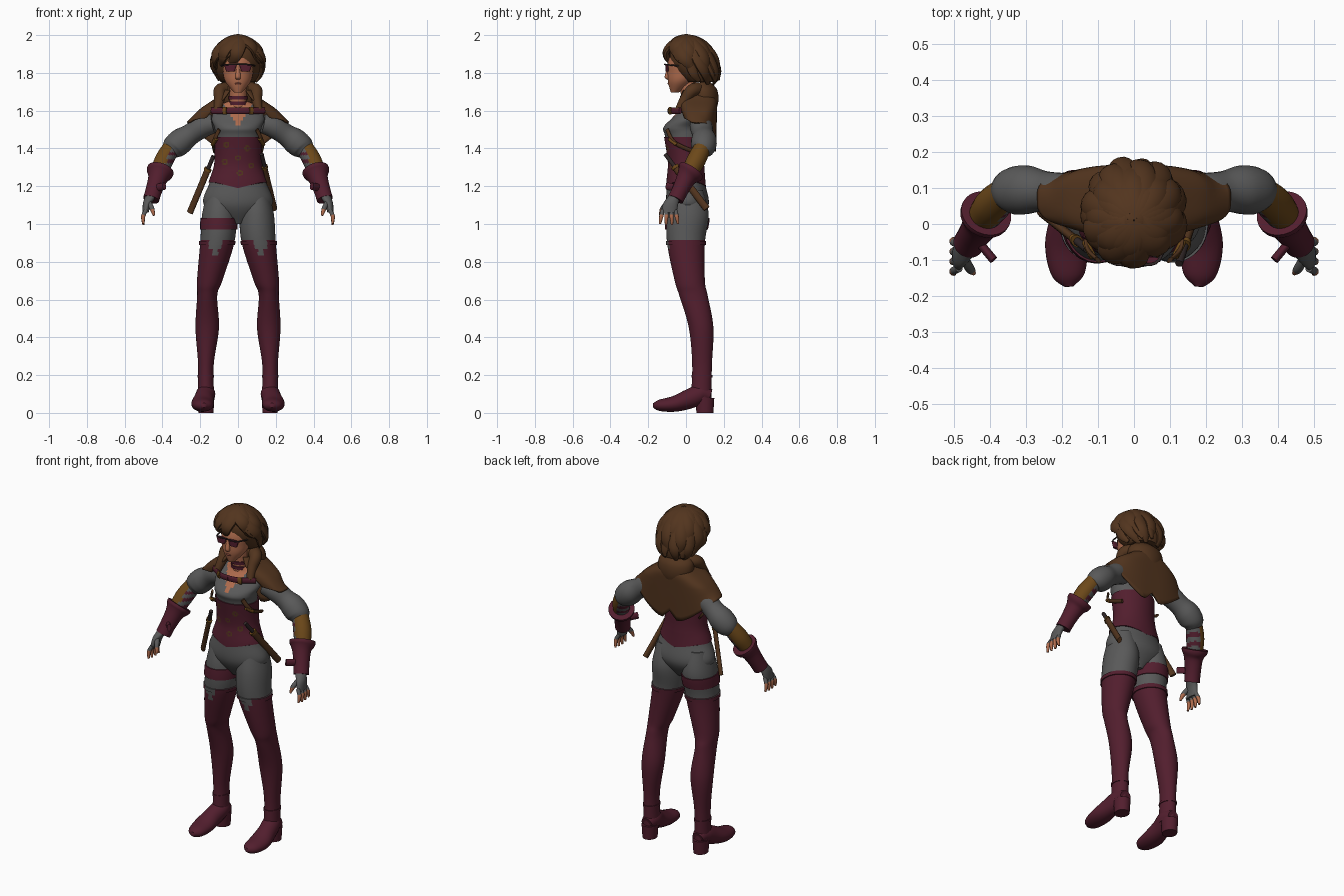
import bpy
import bmesh
import math
from mathutils import Vector

default_cube = bpy.data.objects.get("Cube")
if default_cube:
    bpy.data.objects.remove(default_cube, do_unlink=True)


def material(name, *rgb):
    mat = bpy.data.materials.new(name)
    mat.use_nodes = True
    colour = (*rgb, 1)
    mat.diffuse_color = colour
    mat.node_tree.nodes["Principled BSDF"].inputs["Base Color"].default_value = colour
    return mat


maroon = material("maroon leather", .085, .013, .027)
brown = material("brown cloth", .085, .035, .013)
grey = material("grey cloth", .1, .1, .1)
gold = material("tan leather", .15, .065, .01)
skin = material("skin", .43, .15, .075)
dark = material("dark metal", .03, .02, .02)
lip = material("lips", .3, .08, .05)


def smooth_path(sections, steps):
    """Catmull-Rom interpolation of (x, y, z, width, depth) sections; depth may be left out."""
    full = [tuple(row) if len(row) == 5 else (*row, row[-1]) for row in sections]
    padded = [full[0], *full, full[-1]]
    result = []
    for before, start, end, after in zip(padded, padded[1:], padded[2:], padded[3:]):
        for k in range(steps):
            t = k / steps
            row = []
            for p, a, b, n in zip(before, start, end, after):
                tangent_a, tangent_b = (b - p) / 2, (n - a) / 2
                ease = t * t * (3 - 2 * t)
                row.append(a + (b - a) * ease + tangent_a * t * (1 - t) ** 2
                           - tangent_b * t * t * (1 - t))
            result.append(tuple(row))
    return result + [full[-1]]


def centred(rows):
    return [(0, *row) for row in rows]


def band(sections, low, high, extra):
    """The part of a lofted shape between two heights, enlarged to wrap around it."""
    return [(x, y, z, width + extra, depth + extra)
            for x, y, z, width, depth in smooth_path(sections, 16) if low < z < high]


def loft(name, mats, sections, flat=False, side=1, seg=24, steps=6, gap=0, square=1,
         warp=None, paint=None):
    """Skin elliptical sections; flat keeps them level, otherwise they follow the path."""
    rows = smooth_path(sections, steps)
    centres = [Vector(row[:3]) for row in rows]
    bm = bmesh.new()
    rings, across, up = [], None, None
    for i, row in enumerate(rows):
        width, depth = row[3:]
        if flat:
            across, up = Vector((1, 0, 0)), Vector((0, 1, 0))
        else:
            along = (centres[min(i + 1, len(rows) - 1)] - centres[max(i - 1, 0)]).normalized()
            across = across or along.cross(Vector((0, 0, 1)))
            across = (across - along * across.dot(along)).normalized()
            up = across.cross(along)
        ring = []
        for k in range(seg + bool(gap)):
            angle = gap - math.pi / 2 + k / seg * (math.tau - 2 * gap)
            c, s = (math.copysign(abs(f) ** square, f) for f in (math.cos(angle), math.sin(angle)))
            co = centres[i] + across * c * width + up * s * depth
            ring.append(bm.verts.new(warp(co) if warp else co))
        rings.append(ring)
    for low, high in zip(rings, rings[1:]):
        for k in range(seg):
            n = (k + 1) % len(low)
            bm.faces.new((low[k], low[n], high[n], high[k]))
    if not gap:
        bm.faces.new(rings[0])
        bm.faces.new(rings[-1])
    if paint:
        for face in bm.faces:
            face.material_index = int(paint(face.calc_center_median()))
    for vert in bm.verts:
        vert.co.x *= side
    bmesh.ops.recalc_face_normals(bm, faces=bm.faces)
    mesh = bpy.data.meshes.new(name)
    bm.to_mesh(mesh)
    bm.free()
    for mat in mats if isinstance(mats, tuple) else (mats,):
        mesh.materials.append(mat)
    for poly in mesh.polygons:
        poly.use_smooth = True
    mesh.set_sharp_from_angle(angle=math.radians(50))
    obj = bpy.data.objects.new(name, mesh)
    bpy.context.scene.collection.objects.link(obj)
    if gap:
        obj.modifiers.new("thickness", "SOLIDIFY").thickness = .01


def pair(name, *args, **options):
    for side, label in ((1, "left"), (-1, "right")):
        loft(f"{label}_{name}", *args, side=side, **options)


# Legs: grey thighs above tall boots, with cloth tabs hanging over the boot fronts
leg = [(.1, .01, 1.18, .06, .08), (.1, .01, 1.05, .09, .11), (.11, 0, .9, .09, .1),
       (.15, .02, .7, .067, .08), (.163, .04, .62, .053, .075), (.163, .08, .45, .062, .065),
       (.17, .085, .25, .041, .052), (.17, .08, .07, .045, .055)]


def leg_paint(p):
    tab = abs(p.x - .12) < (.035 if p.z > .87 else .014)
    return p.z > .91 or (p.y < 0 and p.z > .83 and tab)


pair("leg", (maroon, grey), leg, flat=True, seg=64, steps=12, paint=leg_paint)
pair("boot_cuff", (maroon, grey), band(leg, .885, .92, .006), flat=True, seg=64, steps=1,
     paint=lambda p: leg_paint(p) and p.y < 0)
pair("ankle_fold", maroon, band(leg, .18, .21, .004), flat=True, steps=1)
loft("thigh_strap", maroon, band(leg, .97, 1.035, .006), flat=True, side=-1, steps=1)
pair("foot", maroon, [(.17, .13, .09, .035), (.17, .08, .1, .05), (.18, .02, .075, .052),
                      (.187, -.06, .048, .06, .042), (.183, -.14, .04, .046, .03),
                      (.18, -.174, .04, .012)])
pair("boot_heel", maroon, [(.17, .1, 0, .04, .045), (.17, .1, .08, .045, .05)], flat=True)

# Body: hips and shirt with an open neck, wrapped by an embroidered corset
body = centred([(.01, 1, .04, .05), (.01, 1.1, .18, .11), (0, 1.22, .15, .1), (0, 1.32, .12, .09),
                (-.01, 1.46, .12, .1), (-.02, 1.51, .125, .1), (.01, 1.56, .14, .085),
                (.04, 1.62, .11, .06), (.03, 1.65, .05)])
loft("body", (grey, skin), body, flat=True, seg=64, steps=8,
     paint=lambda p: p.z > 1.5 and p.y < .03 and abs(p.x) < (p.z - 1.51) * .6)
spots = [(-.06, 1.42), (.05, 1.4), (0, 1.35), (-.07, 1.33), (.07, 1.31), (.01, 1.27)]


def corset_paint(p):
    return p.y < 0 and any(.006 < math.hypot(p.x - x, p.z - z) < .016 for x, z in spots)


def corset_point(co):
    co.z -= max(0, 1.28 - co.z) / 2 * max(0, 1 - abs(co.x) / .12)
    return co


loft("corset", (maroon, brown), band(body, 1.215, 1.465, .006), flat=True, seg=96, steps=2,
     warp=corset_point, paint=corset_paint)
pair("side_strap", brown, [(.1, -.1, 1.5, .006, .012), (.13, -.06, 1.43, .006, .012),
                           (.125, .05, 1.38, .006, .012)])
pair("strap_buckle", gold, [(.115, -.09, 1.45, .01), (.135, -.05, 1.42, .01)], steps=1)

# Neck, choker, head and face
neck = centred([(.03, 1.58, .05), (.02, 1.66, .045), (.01, 1.76, .045)])
loft("neck", skin, neck, flat=True)
for z in (1.64, 1.67):
    loft("choker", maroon, band(neck, z - .013, z + .013, .006), flat=True, steps=1)
loft("head", skin, centred([(-.06, 1.695, .02), (-.03, 1.75, .065), (-.01, 1.8, .08, .088),
                            (0, 1.86, .085, .095), (.01, 1.95, .06, .07)]), flat=True, seg=32)
loft("nose", skin, centred([(-.09, 1.83, .008), (-.1, 1.78, .014, .013), (-.09, 1.765, .01)]),
     flat=True)
loft("mouth", lip, centred([(-.085, 1.738, .016, .01), (-.085, 1.743, .02, .013),
                            (-.085, 1.748, .016, .01)]), flat=True)

# Tinted glasses
pair("lens", maroon, [(.04, -.1, 1.808, .022, .008), (.04, -.1, 1.843, .034, .008)],
     flat=True, square=.6)
pair("glasses_arm", dark, [(0, -.11, 1.845, .004), (.07, -.1, 1.843, .004), (.1, .03, 1.83, .004)])


# Hair: a rounded mass covered in wavy locks, with a fringe swept aside from a parting
def hair_ring(t):
    polar = 2.4 * t
    spread = math.sin(polar)
    return .01 + .07 * t * t, 1.85 + .135 * math.cos(polar), .125 * spread, .122 * spread


def hair_lock(name, start, sweep, length, width, wave, lift):
    sections = []
    for k in range(9):
        f = k / 8
        y, z, rx, ry = hair_ring(f * length)
        angle = start + sweep * f * f + .12 * f * math.sin(7 * f + wave)
        push = 1 + f * (1 - f) * lift + .1 * f * math.sin(9 * f + wave)
        size = width * (1 - .7 * f ** 4)
        sections.append((rx * push * math.cos(angle), y + ry * push * math.sin(angle), z,
                         size, size / 2))
    loft(name, brown, sections, seg=10, steps=3)


loft("hair_mass", brown, centred([hair_ring(.02 + .98 * k / 10) for k in range(11)]),
     flat=True, seg=32, steps=2)
lock_count = 24
for i in range(lock_count):
    turn = math.tau * i / lock_count
    front = max(0, math.cos(turn))
    sweep = (.8 if .5 < turn < 2 else -.8) * front + math.sin(3 * i) / 8
    length = 1 - .35 * math.sqrt(front) + .05 * math.sin(2 * i)
    hair_lock("fringe_lock" if front else "hair_lock", turn - math.pi / 2, sweep, length,
              .036 + .006 * front, 2 * i, .6 * front)


# Shoulder cape with a long notched back, hood and clasped strap
def cape_hem(co):
    drop = max(0, (1.6 - co.z) / .06)
    back = max(0, min(1, (co.y - .07) / .06)) * max(0, 1 - (co.x / .27) ** 2)
    front = max(0, min(1, .03 - co.y) / .06)
    notch = max(0, 1 - abs(co.x) / .06) * back
    co.z += drop * (.03 * front - .17 * back + .06 * notch)
    co.x *= 1 - drop * back / 8
    return co


loft("cape", brown, centred([(.05, 1.71, .07), (.06, 1.665, .12, .1), (.065, 1.61, .2, .1),
                             (.07, 1.54, .27, .088)]),
     flat=True, seg=64, gap=.5, square=.65, warp=cape_hem)
loft("hood", brown, centred([(.08, 1.75, .07, .05), (.09, 1.71, .105, .075), (.1, 1.64, .1, .07),
                             (.11, 1.55, .03)]), flat=True, seg=32)
pair("hood_fold", brown, [(.11, -.04, 1.6, .02), (.098, -.005, 1.66, .028), (.09, .04, 1.71, .035),
                          (0, .11, 1.7, .045)])
strap = [(0, -.09, 1.6, .008, .017), (.06, -.08, 1.6, .008, .017), (.14, -.03, 1.6, .008, .017)]
pair("cape_strap", maroon, strap)
pair("strap_clasp", gold, [(.06, -.088, 1.6, .007, .02), (.08, -.078, 1.6, .007, .02)], steps=1)


# Arms: puffed sleeve, striped bracer with a tan outer plate, and flared cuff
def bracer_paint(p):
    outer = p.x > .35 + (1.4 - p.z) * .45
    return 0 if outer else 1 + (math.sin(p.z * 150) > 0)


pair("sleeve", grey, [(.13, .07, 1.53, .05), (.19, .08, 1.515, .06), (.25, .09, 1.475, .057),
                      (.3, .095, 1.44, .068), (.34, .09, 1.405, .064), (.36, .08, 1.38, .045)])
pair("bracer", (gold, maroon, grey), [(.35, .09, 1.41, .045), (.395, .05, 1.33, .05),
                                      (.43, 0, 1.24, .04)], steps=12, paint=bracer_paint)
pair("cuff", maroon, [(.41, .03, 1.285, .072), (.415, .02, 1.27, .07), (.425, 0, 1.24, .052),
                      (.445, -.03, 1.18, .044), (.46, -.055, 1.13, .043)])
pair("cuff_tab", maroon, [(.44, -.04, 1.19, .012, .02), (.39, -.1, 1.2, .012, .02)], steps=1)

# Fingerless gloves
pair("palm", grey, [(.46, -.06, 1.15, .03), (.48, -.08, 1.11, .023, .04),
                    (.49, -.09, 1.06, .016, .04)], flat=True)
pair("thumb", (grey, skin), [(.47, -.1, 1.11, .014), (.455, -.125, 1.08, .013),
                             (.445, -.137, 1.045, .006)], seg=10, paint=lambda p: p.z < 1.08)
for i in range(4):
    spread = i - 1.5
    y = -.09 + spread / 45
    pair("finger", (grey, skin), [(.486, y, 1.075, .011), (.502, y + spread / 200, 1.04, .011),
                                  (.5, y + spread / 100, .993 + abs(spread) / 200, .006)],
         seg=10, paint=lambda p: p.z < 1.05)


# Sheathed daggers on the hips
def dagger(label, top, tip):
    def piece(part, mat, start, end, width, depth):
        ends = [Vector(top).lerp(Vector(tip), f) for f in (start, end)]
        loft(f"{label}_{part}", mat, [(*p, width, depth) for p in ends], seg=12, steps=1)
    piece("hilt", dark, 0, .24, .011, .011)
    piece("guard", gold, .22, .26, .016, .022)
    piece("sheath", brown, .26, 1, .012, .019)


dagger("left_dagger", (.125, -.11, 1.37), (.195, .11, 1.08))
dagger("right_dagger", (-.13, -.07, 1.36), (-.255, .03, 1.06))
